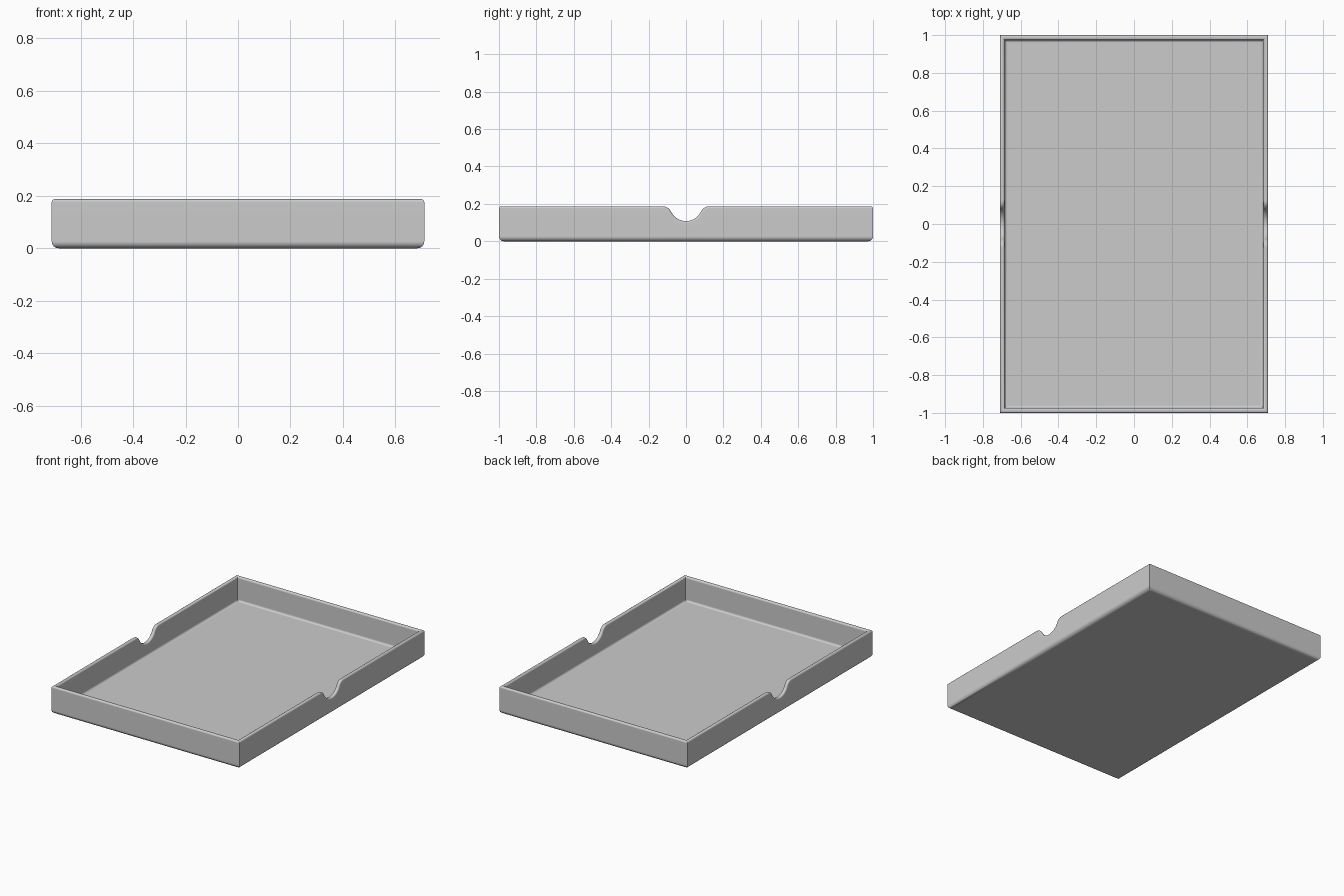
import bpy, bmesh
from math import sin, cos, pi, atan2

cube = bpy.data.objects.get("Cube")
if cube:
    bpy.data.objects.remove(cube, do_unlink=True)

HX, HY, TOP = 0.71, 1.0, 0.187
WALL, FLOOR = 0.026, 0.022
FOOT_R, RIM_R, COVE_R = 0.026, 0.011, 0.014
NOTCH_LOW, SHOULDER_Y, SHOULDER_R = 0.108, 0.125, 0.05


def arc(cx, cz, r, a0, a1, n):
    return [(cx + r * cos(a0 + (a1 - a0) * i / n), cz + r * sin(a0 + (a1 - a0) * i / n))
            for i in range(n + 1)]


# Finger notch: a bottom arc tangent to a rounded shoulder, as (y, z, normal y, normal z)
def notch_curve():
    k = TOP - SHOULDER_R - NOTCH_LOW
    r = (SHOULDER_Y ** 2 + k ** 2 - SHOULDER_R ** 2) / (2 * (SHOULDER_R + k))
    slope = atan2(SHOULDER_Y, r - k)
    half = []
    for i in range(11):
        a = slope * i / 10
        half.append((r * sin(a), NOTCH_LOW + r - r * cos(a), -sin(a), cos(a)))
    for i in range(1, 9):
        a = slope * (1 - i / 8)
        half.append((SHOULDER_Y - SHOULDER_R * sin(a),
                     TOP - SHOULDER_R + SHOULDER_R * cos(a), -sin(a), cos(a)))
    return [(-y, z, -ny, nz) for y, z, ny, nz in reversed(half[1:])] + half


# Plan stations around the tray: (side x, side y, rim z, normal y, normal z)
notch = notch_curve()
stations = [(1, -HY, TOP, 0, 1)] + [(1, *p) for p in notch] + [(1, HY, TOP, 0, 1)]
stations += [(-1, HY, TOP, 0, 1)] + [(-1, *p) for p in reversed(notch)] + [(-1, -HY, TOP, 0, 1)]

# Wall section from underside to floor: (inset, distance, measured from rim?)
section = [(x, z, False) for x, z in arc(FOOT_R, FOOT_R, FOOT_R, 1.5 * pi, pi, 6)]
section += [(x, -z, True) for x, z in arc(RIM_R, -RIM_R, RIM_R, pi, pi / 2, 4)]
section += [(x, -z, True) for x, z in arc(WALL - RIM_R, -RIM_R, RIM_R, pi / 2, 0, 4)]
section += [(x, z, False) for x, z in
            arc(WALL + COVE_R, FLOOR + COVE_R, COVE_R, pi, 1.5 * pi, 5)]

bm = bmesh.new()
rings = []
for inset, d, from_rim in section:
    ring = []
    for sx, y, z, ny, nz in stations:
        corner = abs(y) == HY
        py = y - inset * (1 if y > 0 else -1) if corner else y
        pz = d
        if from_rim:
            py, pz = py - ny * d, z - nz * d
        ring.append(bm.verts.new((sx * (HX - inset), py, pz)))
    rings.append(ring)

# Walls, underside and floor
n = len(stations)
for a, b in zip(rings, rings[1:]):
    for i in range(n):
        j = (i + 1) % n
        bm.faces.new((a[i], a[j], b[j], b[i]))
bm.faces.new(list(reversed(rings[0])))
bm.faces.new(rings[-1])
bmesh.ops.recalc_face_normals(bm, faces=bm.faces[:])

mesh = bpy.data.meshes.new("tray")
bm.to_mesh(mesh)
bm.free()
tray = bpy.data.objects.new("tray", mesh)
bpy.context.collection.objects.link(tray)

# Plain grey material
grey = bpy.data.materials.new("light grey")
grey.use_nodes = True
color = (0.6, 0.6, 0.6, 1)
grey.diffuse_color = color
grey.node_tree.nodes["Principled BSDF"].inputs["Base Color"].default_value = color
mesh.materials.append(grey)

# Smooth fillets with crisp mitred corners and flat panels
bpy.ops.object.select_all(action='DESELECT')
tray.select_set(True)
bpy.context.view_layer.objects.active = tray
bpy.ops.object.shade_smooth_by_angle(angle=pi / 5)
normals = tray.modifiers.new("flat panels", 'WEIGHTED_NORMAL')
normals.keep_sharp = True
